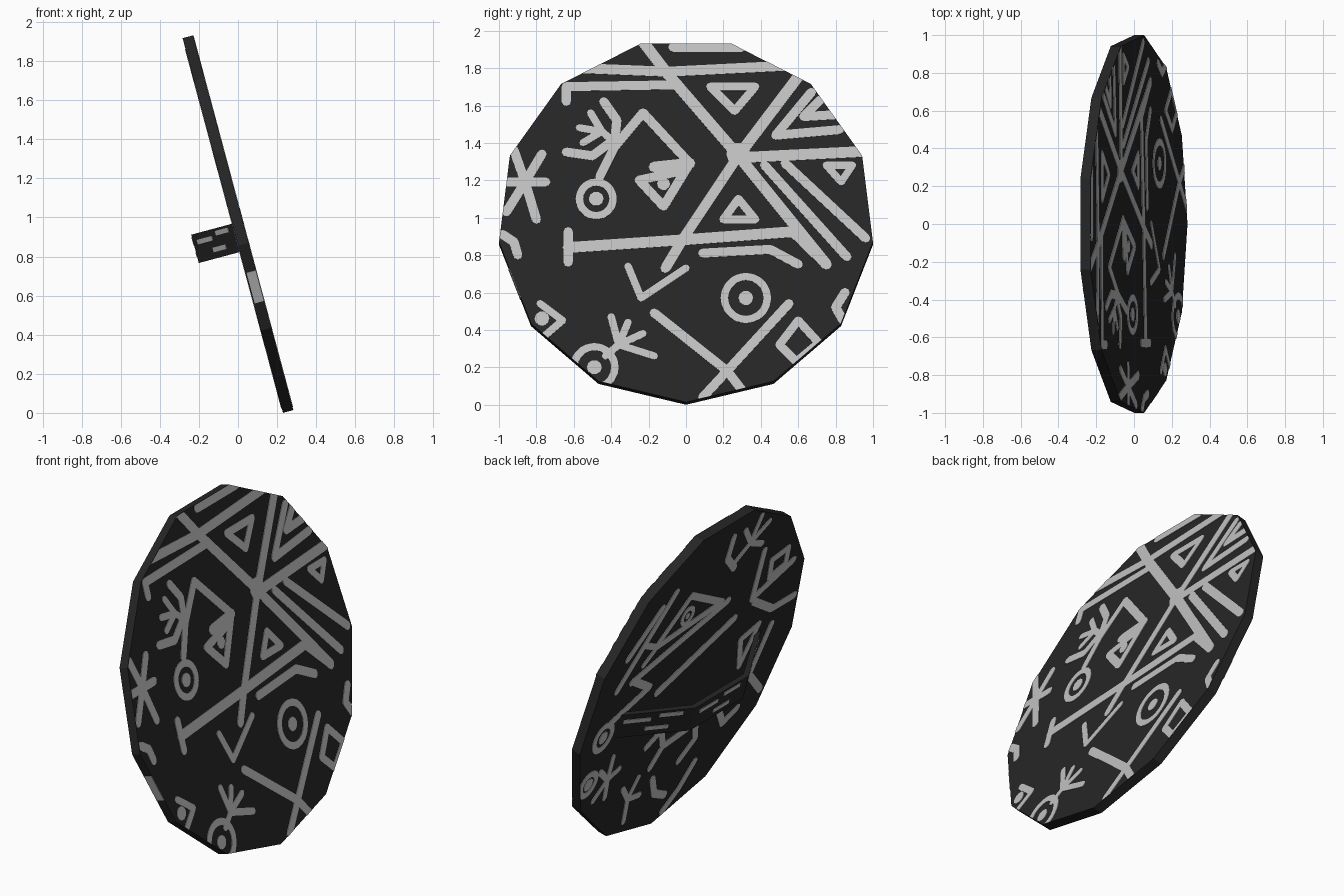
import bpy, bmesh, math
from mathutils import Vector, Matrix

R, T, SIDES, TILT = 1.007, 0.055, 13, math.radians(15)
PLACE = Matrix.Translation((-0.004, 0, 0.98)) @ Matrix.Rotation(-TILT, 4, 'Y')
CORNERS = [(R * math.sin(2 * math.pi * i / SIDES), -R * math.cos(2 * math.pi * i / SIDES))
           for i in range(SIDES)]


def material(name, g):
    m = bpy.data.materials.new(name)
    m.diffuse_color = (g, g, g, 1)
    return m


BLACK = material("charcoal black", 0.019)
GREY = material("pale grey paint", 0.53)


def finish(bm, name, mat):
    bmesh.ops.recalc_face_normals(bm, faces=bm.faces)
    me = bpy.data.meshes.new(name)
    bm.to_mesh(me)
    bm.free()
    me.materials.append(mat)
    ob = bpy.data.objects.new(name, me)
    ob.matrix_world = PLACE
    bpy.context.collection.objects.link(ob)


def prism(bm, pts, a, b, place):
    """Extrude a 2D outline from depth a to depth b."""
    lo = [bm.verts.new(place(p, a)) for p in pts]
    hi = [bm.verts.new(place(p, b)) for p in pts]
    bm.faces.new(lo)
    bm.faces.new(hi[::-1])
    for i in range(len(pts)):
        j = (i + 1) % len(pts)
        bm.faces.new((lo[i], lo[j], hi[j], hi[i]))


def on_face(p, d):
    return Vector((d, p[0], p[1]))


def on_strap(p, d):
    return Vector((-p[1], p[0], d))


class Paint:
    """Thin painted strokes on one face of the disc, clipped to its outline."""
    def __init__(self, side, to_v):
        self.bm, self.side, self.to_v = bmesh.new(), side, to_v

    def plate(self, pts):
        prism(self.bm, pts, self.side * (T / 2 - 0.002), self.side * (T / 2 + 0.003), on_face)

    def dot(self, c, r, n=10, raw=False):
        y, v = c if raw else (c[0], self.to_v(c[1]))
        self.plate([(y + r * math.cos(2 * math.pi * i / n), v + r * math.sin(2 * math.pi * i / n))
                    for i in range(n)])

    def line(self, *pts, w=0.05, closed=False):
        ps = [Vector((p[0], self.to_v(p[1]))) for p in pts]
        for p in ps:
            self.dot(p, w / 2, 8, True)
        for a, b in zip(ps, ps[1:] + (ps[:1] if closed else [])):
            s = (b - a).normalized() * w / 2
            n = Vector((-s.y, s.x))
            self.plate([a + n, b + n, b - n, a - n])

    def loop(self, *pts, w=0.045):
        self.line(*pts, w=w, closed=True)

    def ring(self, c, r, w=0.04, eye=0.04):
        self.loop(*[(c[0] + r * math.cos(i * math.pi / 10), c[1] + r * math.sin(i * math.pi / 10))
                    for i in range(20)], w=w)
        self.dot(c, eye)

    def hand(self, palm, *tips, w=0.04):
        for t in tips:
            self.line(palm, t, w=w)

    def done(self, name):
        for i in range(SIDES):
            a, b = CORNERS[i], CORNERS[(i + 1) % SIDES]
            mid = Vector((0, a[0] + b[0], a[1] + b[1])) / 2
            bmesh.ops.bisect_plane(self.bm, geom=self.bm.verts[:] + self.bm.edges[:] + self.bm.faces[:],
                                   plane_co=mid, plane_no=mid.normalized(), clear_outer=True)
        finish(self.bm, name, GREY)


# Disc
bm = bmesh.new()
prism(bm, CORNERS, -T / 2, T / 2, on_face)
finish(bm, "shield_disc", BLACK)

# Arm strap on the back
OUT = [(-0.68, 0.02), (-0.25, 0.245), (0.25, 0.245), (0.68, 0.02)]
INN = [(-0.62, 0.02), (-0.24, 0.215), (0.24, 0.215), (0.62, 0.02)]
bm = bmesh.new()
prism(bm, OUT + INN[::-1], -0.155, -0.005, on_strap)
finish(bm, "arm_strap", BLACK)

# Painted dashes on the strap
bm = bmesh.new()
for k, (a, b) in enumerate(zip(OUT, OUT[1:])):
    a, b = Vector(a), Vector(b)
    n = Vector((a.y - b.y, b.x - a.x)).normalized() * 0.003
    for s, e, v in ((0.15, 0.45, -0.03), (0.55, 0.9, -0.05), (0.3, 0.6, -0.11)):
        p, q = a.lerp(b, s), a.lerp(b, e)
        prism(bm, [p, q, q + n, p + n], v - 0.012, v + 0.012, on_strap)
finish(bm, "strap_paint", GREY)

# Paint that wraps over the rim
bm = bmesh.new()
a, b = Vector(CORNERS[10]), Vector(CORNERS[11])
n = (a + b).normalized() * 0.003
a, b = Vector(CORNERS[11]), Vector(CORNERS[10])
p, q = a.lerp(b, 0.32), a.lerp(b, 0.68)
prism(bm, [p, q, q + n, p + n], -T * 0.4, T * 0.5, on_face)
finish(bm, "rim_paint", GREY)

# Front paint, measured as (y, z) in the side view
f = Paint(1, lambda z: (z - 0.987) / math.cos(TILT))
# long crossing bars
f.line((-0.07, 1.91), (0.3, 1.91))
f.line((-0.6, 1.80), (-0.1, 1.78), (0.6, 1.815), w=0.055)
f.line((-0.23, 1.94), (-0.1, 1.77), (0.28, 1.33), (0.75, 0.75), w=0.06)
f.line((-0.64, 1.62), (-0.64, 1.70), (-0.04, 1.71))
f.line((0.28, 1.33), (0.62, 1.78), w=0.06)
f.line((0.28, 1.32), (0.98, 1.355), w=0.06)
f.line((0.28, 1.33), (-0.02, 0.88), (-0.11, 0.73), w=0.055)
f.line((-0.63, 0.84), (-0.03, 0.88), (0.58, 0.925), w=0.06)
f.line((-0.63, 0.925), (-0.63, 0.76))
f.line((0.42, 1.28), (0.86, 0.79))
f.line((0.53, 1.29), (0.96, 0.89))
f.line((0.09, 0.81), (0.45, 0.83), (0.6, 0.75))
f.line((0.57, 0.925), (0.75, 0.75), w=0.055)
f.dot((0.28, 1.34), 0.065)
# triangles
f.loop((0.28, 1.10), (0.20, 0.99), (0.37, 0.99))
f.loop((0.13, 1.70), (0.37, 1.70), (0.26, 1.57))
f.loop((0.75, 1.28), (0.89, 1.28), (0.83, 1.19), w=0.04)
f.line((0.82, 1.47), (0.48, 1.44), (0.67, 1.67))
f.line((0.72, 1.63), (0.63, 1.54), (0.80, 1.55))
# eyed figure and its ring
f.line((-0.46, 1.22), (-0.38, 1.38), (-0.23, 1.56), (0.02, 1.29), (-0.12, 1.06),
       (-0.25, 1.20), (-0.02, 1.25))
f.line((-0.17, 1.27), (0.02, 1.29), w=0.06)
f.dot((-0.12, 1.18), 0.035)
f.ring((-0.48, 1.10), 0.09)
# hands
f.line((-0.64, 1.35), (-0.5, 1.33), (-0.38, 1.42), (-0.37, 1.52), (-0.44, 1.62))
f.hand((-0.45, 1.46), (-0.38, 1.40), (-0.51, 1.56), (-0.57, 1.48), (-0.55, 1.40))
f.hand((-0.86, 1.19), (-0.98, 1.19), (-0.75, 1.19), (-0.77, 1.34), (-0.92, 1.36),
       (-0.80, 0.99), (-0.96, 1.03), w=0.05)
f.hand((-0.36, 0.32), (-0.43, 0.26), (-0.40, 0.47), (-0.31, 0.44), (-0.23, 0.38), (-0.17, 0.26))
f.ring((-0.49, 0.20), 0.11)
# lower marks
f.line((-0.31, 0.74), (-0.24, 0.57), (0.0, 0.73), w=0.04)
f.ring((0.32, 0.57), 0.115)
f.line((-0.17, 0.49), (0.22, 0.18), (0.55, 0.54))
f.line((0.09, 0.04), (0.22, 0.18), (0.32, 0.05))
f.loop((0.60, 0.45), (0.71, 0.33), (0.59, 0.23), (0.50, 0.32))
# marks cut off by the rim
f.line((-0.98, 0.91), (-0.92, 0.87), (-0.90, 0.80))
f.line((-0.78, 0.54), (-0.66, 0.45), (-0.8, 0.33), w=0.04)
f.dot((-0.77, 0.46), 0.04)
f.line((0.85, 0.60), (0.80, 0.52), (0.84, 0.45))
f.done("front_paint")

# Back paint, measured in the plane of the disc
k = Paint(-1, lambda v: v)
k.line((0.77, 0.2), (0.39, 0.70))
k.line((0.50, 0.64), (0.74, 0.40))
k.line((0.63, 0.20), (-0.21, 0.39))
k.line((0.32, 0.0), (-0.33, 0.22), w=0.055)
k.line((0.61, 0.20), (0.42, 0.08), (0.75, -0.02))
k.loop((0.21, 0.60), (0.47, 0.36), (-0.14, 0.41))
k.ring((0.20, 0.46), 0.05, 0.03, 0.02)
k.hand((0.45, 0.36), (0.57, 0.42), (0.55, 0.28))
k.hand((-0.29, 0.74), (-0.2, 0.86), (-0.34, 0.9), (-0.44, 0.82), (-0.42, 0.68), (-0.17, 0.66))
k.line((-0.18, 0.62), (-0.08, 0.72), (-0.09, 0.86))
k.line((-0.47, 0.61), (-0.47, 0.29), (-0.82, 0.40))
k.loop((-0.58, 0.50), (-0.73, 0.52), (-0.74, 0.41), (-0.60, 0.38))
k.line((-0.50, 0.26), (-0.72, 0.12), (-0.93, 0.12))
k.loop((-0.46, 0.02), (-0.62, 0.06), (-0.52, -0.18))
k.line((-0.76, 0.0), (-0.66, -0.3), (-0.82, -0.46))
k.ring((0.79, -0.10), 0.08)
k.ring((0.82, -0.40), 0.07)
k.hand((0.62, -0.45), (0.72, -0.36), (0.62, -0.30), (0.52, -0.42), (0.60, -0.58), (0.72, -0.55))
k.line((0.28, -0.38), (0.16, -0.32), (0.10, -0.45), (0.18, -0.56))
k.line((0.0, -0.36), (-0.19, -0.40), (-0.24, -0.54), (-0.12, -0.64))
k.line((0.10, -0.45), (-0.19, -0.42))
k.line((-0.40, -0.40), (-0.50, -0.55), (-0.62, -0.50))
k.hand((0.34, -0.70), (0.42, -0.60), (0.28, -0.58), (0.22, -0.72), (0.32, -0.86))
k.line((0.12, -0.66), (0.06, -0.78), (-0.06, -0.84))
k.line((-0.30, -0.72), (-0.2, -0.86), (-0.08, -0.96))
k.done("back_paint")
